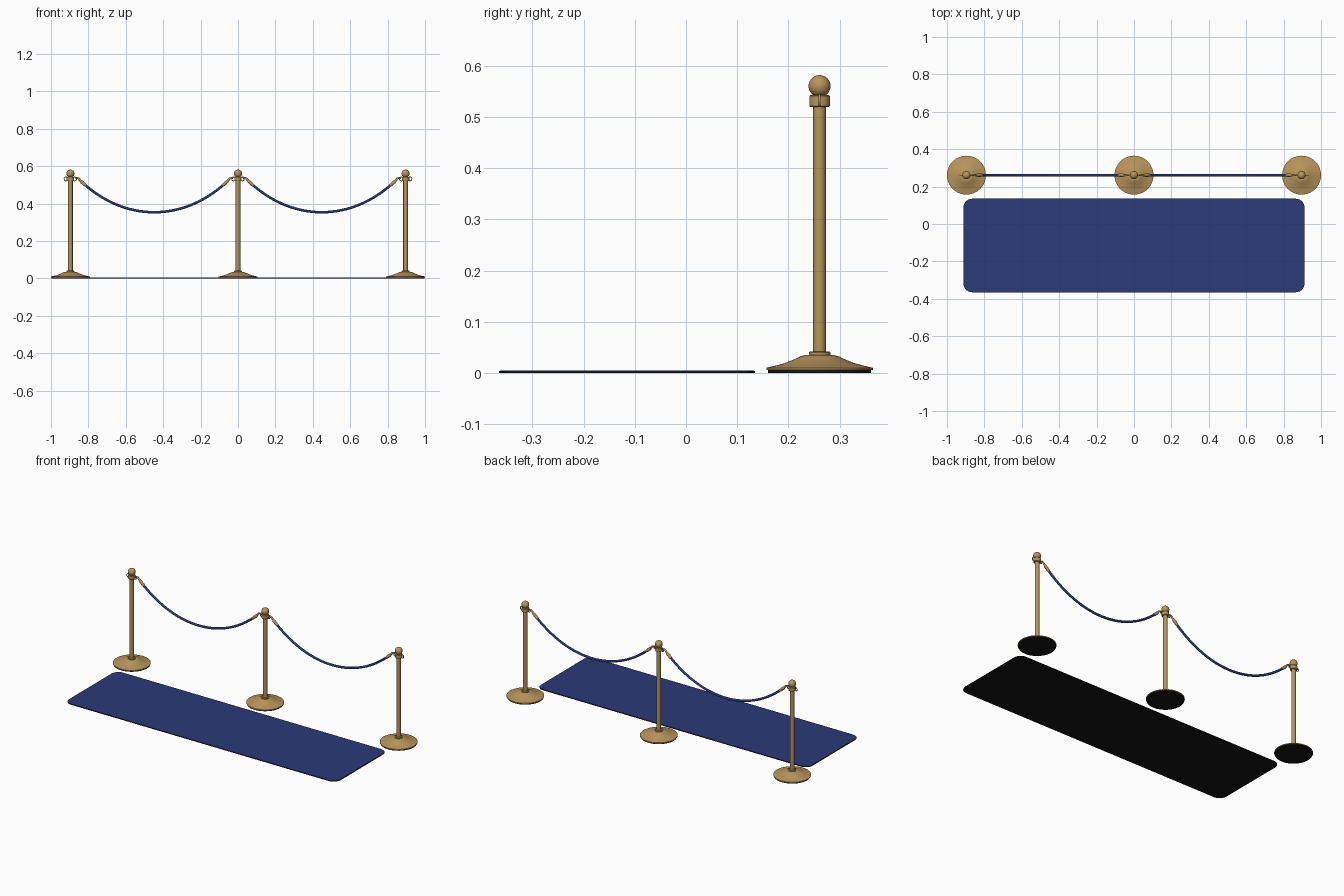
import bpy, bmesh, math
from mathutils import Vector

if "Cube" in bpy.data.objects:
    bpy.data.objects.remove(bpy.data.objects["Cube"])

POST_Y = 0.261
POSTS = (-0.896, 0.0, 0.896)


def material(name, colour):
    m = bpy.data.materials.new(name)
    m.diffuse_color = (*colour, 1)
    m.use_nodes = True
    m.node_tree.nodes["Principled BSDF"].inputs["Base Color"].default_value = m.diffuse_color
    return m


brass = material("brass", (0.48, 0.30, 0.105))
blue = material("blue fabric", (0.025, 0.042, 0.19))
black = material("black rubber", (0.008, 0.008, 0.009))


def finish(name, bm, mat, angle=35):
    bmesh.ops.recalc_face_normals(bm, faces=bm.faces[:])
    me = bpy.data.meshes.new(name)
    bm.to_mesh(me)
    bm.free()
    me.materials.append(mat)
    ob = bpy.data.objects.new(name, me)
    bpy.context.collection.objects.link(ob)
    bpy.ops.object.select_all(action='DESELECT')
    ob.select_set(True)
    bpy.context.view_layer.objects.active = ob
    bpy.ops.object.shade_smooth_by_angle(angle=math.radians(angle))
    return ob


def lathe(name, profile, x, mat, segs=48):
    """Spin (radius, z) points about a post's axis; ends are capped."""
    bm = bmesh.new()
    rings = [[bm.verts.new((x + r * math.cos(a), POST_Y + r * math.sin(a), z))
              for a in (2 * math.pi * i / segs for i in range(segs))]
             for r, z in profile]
    for lo, hi in zip(rings, rings[1:]):
        for i in range(segs):
            j = (i + 1) % segs
            bm.faces.new((lo[i], lo[j], hi[j], hi[i]))
    bm.faces.new(rings[0])
    bm.faces.new(rings[-1])
    return finish(name, bm, mat)


def tube(name, path, radii, mat, segs=12, closed=False):
    """Sweep a circle along an (x, z) path lying in the plane of the posts."""
    bm = bmesh.new()
    pts = [Vector((x, POST_Y, z)) for x, z in path]
    n = len(pts)
    rings = []
    for i, p in enumerate(pts):
        a = pts[i - 1] if closed or i else p
        b = pts[(i + 1) % n] if closed or i < n - 1 else p
        t = (b - a).normalized()
        up = Vector((-t.z, 0, t.x))
        rings.append([bm.verts.new(p + radii[i] * (math.cos(q) * up + math.sin(q) * Vector((0, 1, 0))))
                      for q in (2 * math.pi * k / segs for k in range(segs))])
    for i in range(n if closed else n - 1):
        lo, hi = rings[i], rings[(i + 1) % n]
        for k in range(segs):
            j = (k + 1) % segs
            bm.faces.new((lo[k], lo[j], hi[j], hi[k]))
    if not closed:
        bm.faces.new(rings[0])
        bm.faces.new(rings[-1])
    return finish(name, bm, mat, 50)


def rounded_slab(name, hx, y0, y1, radius, z0, z1, mat):
    bm = bmesh.new()
    outline = []
    for cx, cy, start in ((hx - radius, y1 - radius, 0), (radius - hx, y1 - radius, 90),
                          (radius - hx, y0 + radius, 180), (hx - radius, y0 + radius, 270)):
        for k in range(9):
            a = math.radians(start + k * 90 / 8)
            outline.append(bm.verts.new((cx + radius * math.cos(a), cy + radius * math.sin(a), z0)))
    face = bm.faces.new(outline)
    top = bmesh.ops.extrude_face_region(bm, geom=[face])
    bmesh.ops.translate(bm, vec=(0, 0, z1 - z0),
                        verts=[v for v in top["geom"] if isinstance(v, bmesh.types.BMVert)])
    return finish(name, bm, mat)


# Carpet with its rubber backing
rounded_slab("carpet_backing", 0.912, -0.365, 0.135, 0.047, 0.0, 0.0035, black)
rounded_slab("carpet", 0.910, -0.363, 0.133, 0.045, 0.0035, 0.005, blue)

base = [(0.100, 0.005), (0.104, 0.006), (0.104, 0.010), (0.098, 0.0115), (0.085, 0.0145),
        (0.070, 0.0185), (0.057, 0.0235), (0.045, 0.0285), (0.036, 0.033), (0.027, 0.035),
        (0.021, 0.035), (0.021, 0.040), (0.019, 0.0415), (0.012, 0.0415)]
collar = [(0.012, 0.520), (0.0185, 0.520), (0.020, 0.522), (0.020, 0.541), (0.0185, 0.543), (0.010, 0.543)]

for n, x in enumerate(POSTS, 1):
    # Weighted base, pole and collar
    lathe(f"base_pad_{n}", [(0.101, 0.0), (0.101, 0.0055)], x, black)
    lathe(f"base_{n}", base, x, brass)
    lathe(f"pole_{n}", [(0.0125, 0.036), (0.0125, 0.525)], x, brass, 32)
    lathe(f"collar_{n}", collar, x, brass)
    # Ball finial
    bm = bmesh.new()
    bmesh.ops.create_uvsphere(bm, u_segments=32, v_segments=16, radius=0.0215)
    bmesh.ops.translate(bm, vec=(x, POST_Y, 0.5605), verts=bm.verts[:])
    finish(f"finial_{n}", bm, brass)
    # Rope eyelets on either side of the collar
    for side, label in ((-1, "left"), (1, "right")):
        ring = [(x + side * 0.023 + 0.0105 * math.cos(a), 0.532 + 0.0105 * math.sin(a))
                for a in (2 * math.pi * i / 24 for i in range(24))]
        tube(f"eyelet_{label}_{n}", ring, [0.0023] * 24, brass, 8, True)

# Hanging ropes, each with a hook and ferrule at both ends
HALF, LOW, END = 0.448, 0.354, 0.391
for n, mid in enumerate((-HALF, HALF), 1):
    def sag(u):
        return LOW + 0.165 * (0.9 * (u / END) ** 2 + 0.1 * (u / END) ** 4)

    us = [-END + 2 * END * i / 48 for i in range(49)]
    tube(f"rope_{n}", [(mid + u, sag(u)) for u in us], [0.0068] * 49, blue)
    for side, label in ((-1, "left"), (1, "right")):
        ferrule = [0.395, 0.389, 0.375, 0.366]
        tube(f"ferrule_{label}_{n}", [(mid + side * u, sag(u)) for u in ferrule],
             [0.006, 0.0088, 0.0088, 0.0078], brass)
        hook = [(0.418, 0.531), (0.420, 0.537), (0.413, 0.539), (0.404, 0.534), (0.396, 0.525), (0.389, sag(0.389))]
        tube(f"hook_{label}_{n}", [(mid + side * u, z) for u, z in hook],
             [0.003, 0.004, 0.0045, 0.0055, 0.006, 0.006], brass)
